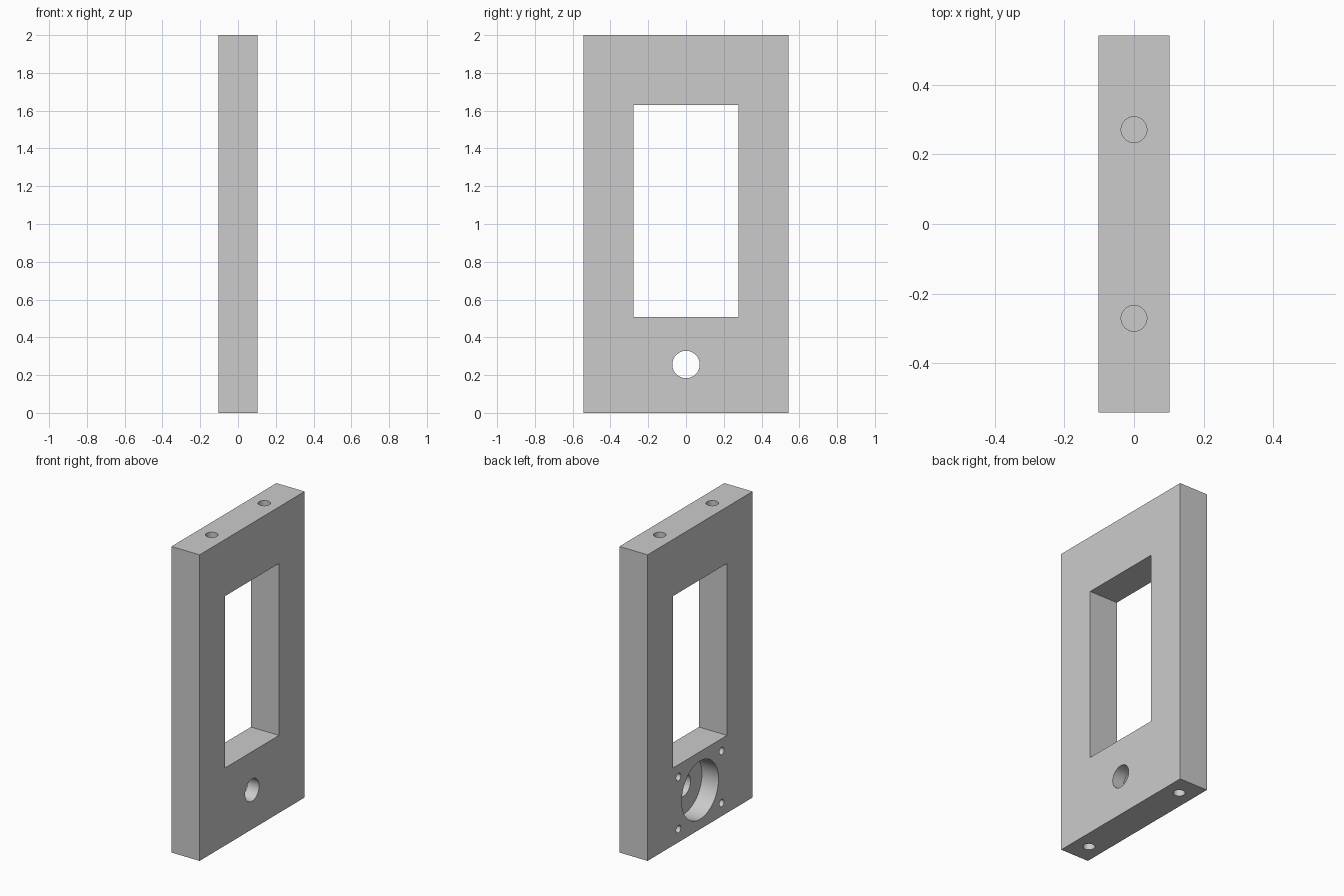
import bpy
from math import pi, radians

if "Cube" in bpy.data.objects:
    bpy.data.objects.remove(bpy.data.objects["Cube"], do_unlink=True)

THICK, WIDTH, HEIGHT = 0.204, 1.084, 2.0
HALF = THICK / 2
BORE_Z = 0.256

grey = bpy.data.materials.new("plain grey")
grey.use_nodes = True
colour = (0.6, 0.6, 0.6, 1)
grey.diffuse_color = colour
grey.node_tree.nodes["Principled BSDF"].inputs["Base Color"].default_value = colour


def box(name, size, centre):
    bpy.ops.mesh.primitive_cube_add(size=1, location=centre)
    ob = bpy.context.object
    ob.name = name
    ob.scale = size
    bpy.ops.object.transform_apply(location=True, rotation=False, scale=True)
    return ob


def drill(name, radius, depth, centre, along_x=False, sides=48):
    """Cylinder cutter centred on a face, so that half its length cuts."""
    bpy.ops.mesh.primitive_cylinder_add(
        vertices=sides, radius=radius, depth=2 * depth, location=centre,
        rotation=(0, pi / 2 if along_x else 0, 0))
    ob = bpy.context.object
    ob.name = name
    return ob


# Upright plate
plate = box("mounting_plate", (THICK, WIDTH, HEIGHT), (0, 0, HEIGHT / 2))
plate.data.materials.append(grey)

# Window, shaft hole and the wide recess on the -x face
cutters = [
    box("window_cutter", (THICK * 2, 0.556, 1.123), (0, 0, 1.0685)),
    drill("shaft_hole_cutter", 0.0725, THICK, (0, 0, BORE_Z), True, 64),
    drill("recess_cutter", 0.19, 0.12, (-HALF, 0, BORE_Z), True, 96),
]

# Four screw holes round the recess, two bolt holes in each end
for side in (-1, 1):
    for level in (-1, 1):
        cutters.append(drill("screw_hole_cutter", 0.024, 0.12,
                             (-HALF, side * 0.223, BORE_Z + level * 0.17), True, 32))
    cutters.append(drill("top_hole_cutter", 0.037, 0.2, (0, side * 0.271, HEIGHT)))
    cutters.append(drill("bottom_hole_cutter", 0.035, 0.2, (0, side * 0.411, 0)))

bpy.ops.object.select_all(action="DESELECT")
plate.select_set(True)
bpy.context.view_layer.objects.active = plate
for cutter in cutters:
    cutter.hide_render = True
    cut = plate.modifiers.new("cut", "BOOLEAN")
    cut.operation = "DIFFERENCE"
    cut.solver = "EXACT"
    cut.object = cutter
    bpy.ops.object.modifier_apply(modifier=cut.name)
    bpy.data.objects.remove(cutter, do_unlink=True)

bpy.ops.object.shade_smooth_by_angle(angle=radians(30))
